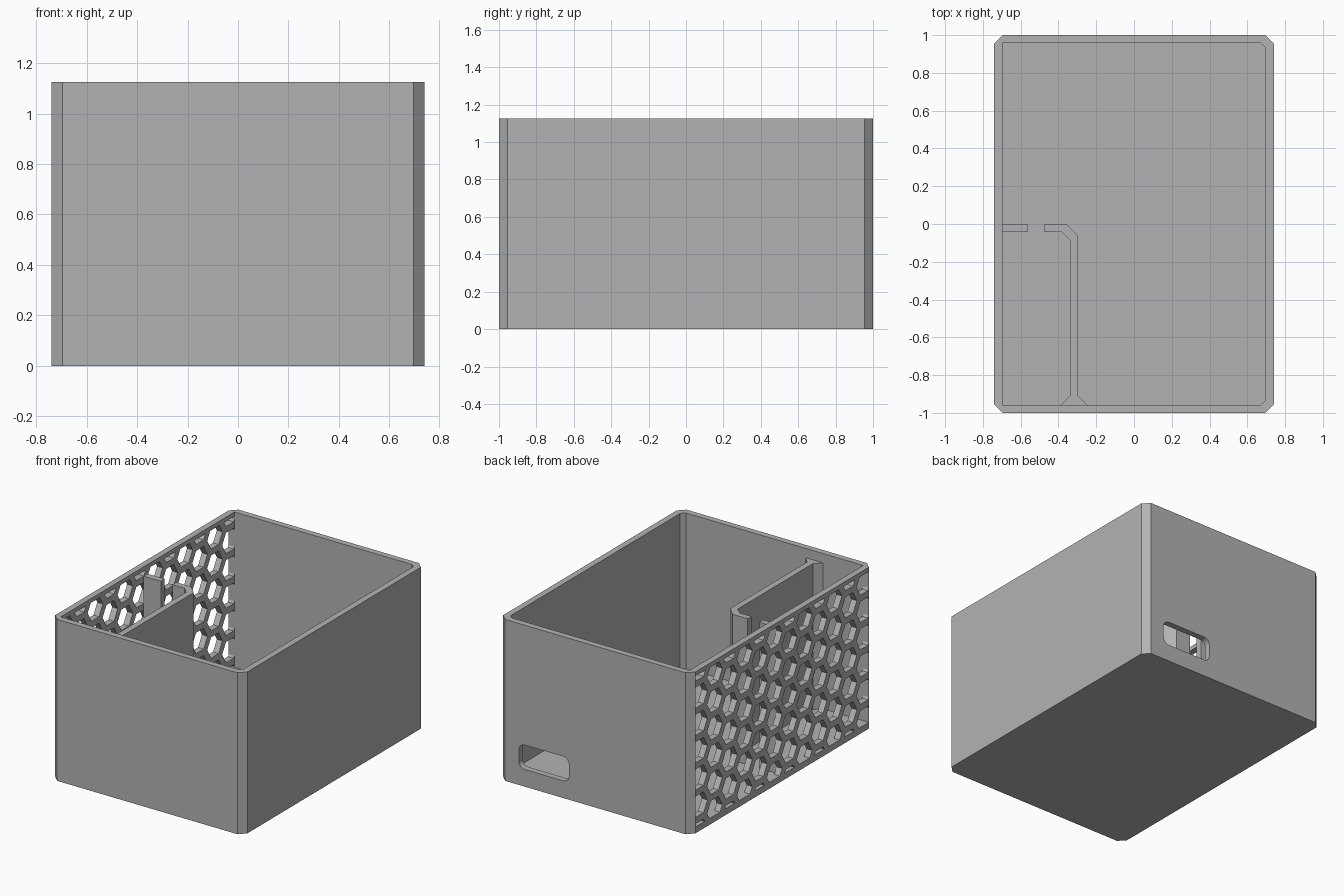
import bpy, bmesh, math
from mathutils import Vector, Matrix

if "Cube" in bpy.data.objects:
    bpy.data.objects.remove(bpy.data.objects["Cube"])

HALF_X, HALF_Y, HEIGHT = 0.74, 1.0, 1.125
WALL, CHAMFER = 0.043, 0.045
IN_X, IN_Y = HALF_X - WALL, HALF_Y - WALL

gray = bpy.data.materials.new("plain gray")
gray.use_nodes = True
gray.diffuse_color = (0.45, 0.45, 0.45, 1)
gray.node_tree.nodes["Principled BSDF"].inputs["Base Color"].default_value = (0.45, 0.45, 0.45, 1)


def finish(name, bm):
    bmesh.ops.recalc_face_normals(bm, faces=bm.faces)
    mesh = bpy.data.meshes.new(name)
    bm.to_mesh(mesh)
    bm.free()
    obj = bpy.data.objects.new(name, mesh)
    mesh.materials.append(gray)
    bpy.context.collection.objects.link(obj)
    return obj


def extrude_all(bm, offset):
    faces = bm.faces[:]
    result = bmesh.ops.extrude_face_region(bm, geom=faces, use_keep_orig=True)
    moved = [v for v in result["geom"] if isinstance(v, bmesh.types.BMVert)]
    bmesh.ops.translate(bm, verts=moved, vec=offset)


def prism(name, points, z0, z1):
    bm = bmesh.new()
    bm.faces.new([bm.verts.new((x, y, z0)) for x, y in points])
    extrude_all(bm, Vector((0, 0, z1 - z0)))
    return finish(name, bm)


def cut(target, cutter):
    cutter.hide_render = True
    mod = target.modifiers.new("cut", "BOOLEAN")
    mod.operation, mod.solver, mod.object = "DIFFERENCE", "EXACT", cutter
    bpy.context.view_layer.objects.active = target
    bpy.ops.object.modifier_apply(modifier=mod.name)
    bpy.data.objects.remove(cutter)


# Outer shell with chamfered upright corners
a, b, c = HALF_X, HALF_Y, CHAMFER
box = prism("box_shell", [(-a + c, -b), (a - c, -b), (a, -b + c), (a, b - c),
                          (a - c, b), (-a + c, b), (-a, b - c), (-a, -b + c)], 0, HEIGHT)

# Hollow inside, chamfered only at the two solid-side corners
k = 0.025
cut(box, prism("cavity", [(-IN_X, -IN_Y), (IN_X - k, -IN_Y), (IN_X, -IN_Y + k),
                          (IN_X, IN_Y - k), (IN_X - k, IN_Y), (-IN_X, IN_Y)], WALL, HEIGHT + 0.2))

# Rounded cable slot through the back wall
sx, sz, hw, hh, r = 0.395, 0.205, 0.193, 0.085, 0.045
bm = bmesh.new()
outline = []
for corner, (u, v) in enumerate([(1, 1), (-1, 1), (-1, -1), (1, -1)]):
    for i in range(7):
        t = math.radians(90 * corner + 15 * i)
        outline.append(bm.verts.new((sx + u * (hw - r) + r * math.cos(t), IN_Y - 0.05,
                                     sz + v * (hh - r) + r * math.sin(t))))
bm.faces.new(outline)
extrude_all(bm, Vector((0, 0.2, 0)))
cut(box, finish("slot_cutter", bm))

# Honeycomb holes through the vented side, trimmed to a frame
PITCH, HOLE = 0.19, 0.145
STEP = PITCH * math.sqrt(3) / 2
radius = HOLE / math.sqrt(3)
bm = bmesh.new()
for col in range(-7, 7):
    y = (col + 0.5) * STEP
    shift = 0 if col % 2 else PITCH / 2
    for row in range(-4, 4):
        z = HEIGHT / 2 + row * PITCH + shift
        bm.faces.new([bm.verts.new((-HALF_X - 0.05, y + radius * math.cos(math.radians(60 * i)),
                                    z + radius * math.sin(math.radians(60 * i)))) for i in range(6)])
trims = [((0, IN_Y - 0.002, 0), (0, 1, 0)), ((0, -IN_Y + 0.002, 0), (0, -1, 0)),
         ((0, 0, HEIGHT - 0.03), (0, 0, 1)), ((0, 0, WALL + 0.001), (0, 0, -1))]
for point, normal in trims:
    bmesh.ops.bisect_plane(bm, geom=bm.verts[:] + bm.edges[:] + bm.faces[:],
                           plane_co=point, plane_no=normal, clear_outer=True)
extrude_all(bm, Vector((0.13, 0, 0)))
cut(box, finish("honeycomb_cutter", bm))

# Inner divider: flared foot at the front wall, bent toward the vented side
TOP = 1.06
prism("divider_wall", [(-0.385, -IN_Y), (-0.34, -0.91), (-0.34, -0.085), (-0.383, -0.043),
                       (-0.475, -0.043), (-0.475, 0), (-0.36, 0), (-0.297, -0.063),
                       (-0.297, -0.91), (-0.25, -IN_Y)], WALL, TOP)

# Short stub on the other side of the gap
prism("divider_stub", [(-IN_X, -0.043), (-0.565, -0.043), (-0.565, 0), (-IN_X, 0)], WALL, TOP)
